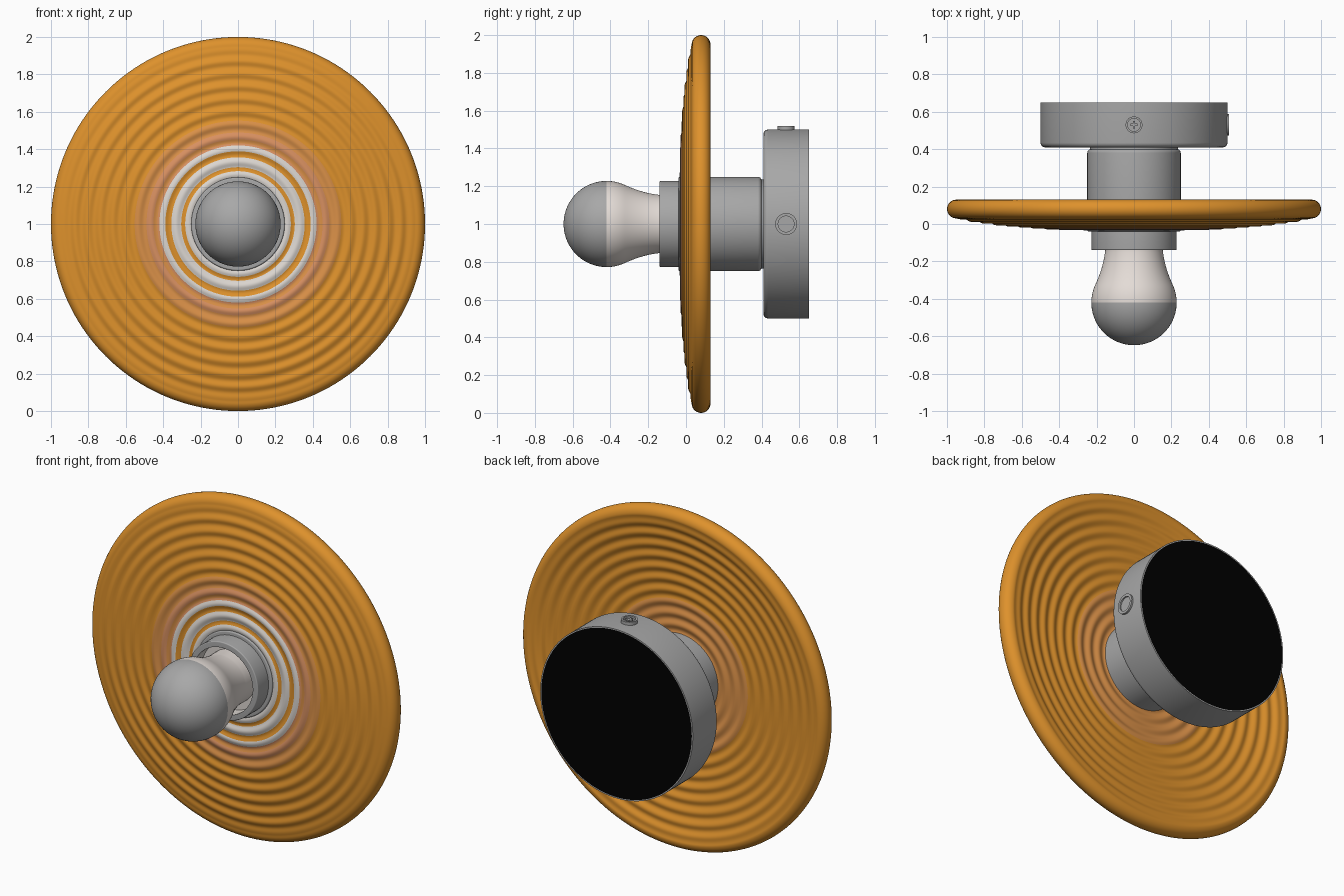
import bpy, bmesh, math
from mathutils import Matrix, Vector

cube = bpy.data.objects.get("Cube")
if cube:
    bpy.data.objects.remove(cube)


def material(name, color, rough=0.5):
    m = bpy.data.materials.new(name)
    m.use_nodes = True
    m.diffuse_color = (*color, 1)
    bsdf = m.node_tree.nodes["Principled BSDF"]
    bsdf.inputs["Base Color"].default_value = (*color, 1)
    bsdf.inputs["Roughness"].default_value = rough
    return m


orange = material("amber glaze", (0.73, 0.285, 0.025))
peach = material("peach glaze", (0.70, 0.28, 0.065))
salmon = material("salmon glaze", (0.69, 0.28, 0.12))
cream = material("pale ring", (0.72, 0.68, 0.64))
metal = material("grey metal", (0.39, 0.39, 0.39))
porcelain = material("frosted glass", (0.78, 0.72, 0.68))
black = material("black backing", (0, 0, 0))
CENTER = Vector((0, 0, 1))


def finish(name, bm, mats, rule=None):
    bmesh.ops.recalc_face_normals(bm, faces=bm.faces)
    mesh = bpy.data.meshes.new(name)
    if rule:
        for f in bm.faces:
            c = f.calc_center_median()
            f.material_index = rule(math.hypot(c.x, c.z - 1), c.y, f.normal)
    bm.to_mesh(mesh)
    bm.free()
    for m in mats:
        mesh.materials.append(m)
    ob = bpy.data.objects.new(name, mesh)
    bpy.context.collection.objects.link(ob)
    bpy.ops.object.select_all(action='DESELECT')
    ob.select_set(True)
    bpy.context.view_layer.objects.active = ob
    bpy.ops.object.shade_smooth_by_angle(angle=math.radians(40))


def lathe(name, profile, mats, rule=None, closed=False, steps=128):
    """Turn a (radius, y) profile around the lamp's front-to-back axis."""
    bm = bmesh.new()
    verts = [bm.verts.new((r, y, 1)) for r, y in profile]
    pairs = list(zip(verts, verts[1:]))
    if closed:
        pairs.append((verts[-1], verts[0]))
    edges = [bm.edges.new(p) for p in pairs]
    bmesh.ops.spin(bm, geom=verts + edges, cent=CENTER, axis=(0, 1, 0),
                   angle=math.tau, steps=steps, use_merge=True)
    bmesh.ops.remove_doubles(bm, verts=bm.verts, dist=0.0001)
    finish(name, bm, mats, rule)


def fillet(r, y, rad, side, n=6):
    """Rounded outer corner at radius r; side is the direction of the end face."""
    pts = []
    for i in range(n + 1):
        a = math.pi / 2 * i / n
        pts.append((r - rad + rad * math.sin(a),
                    y - side * rad + side * rad * math.cos(a)))
    return pts


# Wall canopy with a black back face
lathe("wall_canopy",
      [(0, 0.41)] + fillet(0.5, 0.41, 0.025, -1) + [(0.5, 0.65), (0.493, 0.65), (0, 0.65)],
      [metal, black], lambda r, y, n: int(y > 0.649 and r < 0.49))

# Stem through the shade, and the narrow neck behind it
lathe("stem", [(0, -0.04)] + fillet(0.25, -0.04, 0.008, -1)
      + fillet(0.25, 0.40, 0.02, 1)[::-1] + [(0, 0.40)], [metal])
lathe("stem_neck", [(0, 0.39), (0.235, 0.39), (0.235, 0.415), (0, 0.415)], [metal])

# Open socket cup with a pale lining
lathe("socket", [(0, -0.06), (0.195, -0.06), (0.195, -0.14)]
      + fillet(0.228, -0.14, 0.006, -1) + [(0.228, -0.03), (0, -0.03)],
      [metal, cream], lambda r, y, n: int(r < 0.197 and y < -0.05))

# Bulb: ball easing into a tapered neck
ball_r, ball_y = 0.228, -0.42
bulb = []
for i in range(33):
    a = math.radians(115) * i / 32
    bulb.append((ball_r * math.sin(a), ball_y - ball_r * math.cos(a)))
start, control, end = Vector(bulb[-1]), Vector((0.163, -0.23)), Vector((0.154, -0.14))
for i in range(1, 15):
    t = i / 14
    bulb.append(tuple(start * (1 - t) ** 2 + control * 2 * t * (1 - t) + end * t * t))
bulb += [(0.154, -0.055), (0, -0.055)]
lathe("bulb", bulb, [metal, porcelain], lambda r, y, n: int(y > ball_y))

# Rippled shade: thick shallow dish with a fully rounded rim
PITCH, R_IN, R_RIM = 0.0675, 0.24, 0.95


def dome(r):
    fade = min(1, (R_RIM - r) / 0.06)
    ripple = 0.0045 * fade * math.cos(math.tau * (r - 0.265) / PITCH)
    return -0.031 + 0.061 * (r / R_RIM) ** 3 - ripple


radii = [R_IN + (R_RIM - R_IN) * i / 134 for i in range(135)]
front = [(r, dome(r)) for r in radii]
rim = []
for i in range(1, 20):
    a = math.pi * (i / 20 - 0.5)
    rim.append((R_RIM + 0.05 * math.cos(a), 0.08 + 0.05 * math.sin(a)))
back = [(r, dome(r) + 0.085 + 0.015 * r / R_RIM) for r in reversed(radii)]


def glaze(r, y, n):
    if n.y > 0:
        return int(r < 0.45)
    if r < 0.28 or 0.305 < r < 0.358 or 0.39 < r < 0.418:
        return 3
    if 0.418 < r < 0.43 or 0.452 < r < 0.49:
        return 2
    return int(0.43 < r < 0.55)


lathe("rippled_shade", front + rim + back, [orange, peach, salmon, cream], glaze,
      closed=True, steps=160)


def fitting(name, parts, matrix):
    """Small turned fitting built along z from (outer, inner, bottom, top) rings."""
    bm = bmesh.new()
    for outer, inner, z0, z1 in parts:
        loop = [bm.verts.new((r, 0, z)) for r, z in
                ((outer, z0), (outer, z1), (inner, z1), (inner, z0))]
        es = [bm.edges.new((loop[i], loop[(i + 1) % 4])) for i in range(4)]
        bmesh.ops.spin(bm, geom=loop + es, cent=(0, 0, 0), axis=(0, 0, 1),
                       angle=math.tau, steps=40, use_merge=True)
    bmesh.ops.remove_doubles(bm, verts=bm.verts, dist=0.00005)
    bmesh.ops.transform(bm, matrix=matrix, verts=bm.verts)
    finish(name, bm, [metal])


# Cross-head screw on top of the canopy
top = Matrix.Translation((0, 0.53, 1.5))
fitting("top_screw", [(0.045, 0.034, -0.02, 0.018), (0.034, 0, -0.02, 0.004)], top)
for name, size in (("screw_cross_a", (0.04, 0.012, 0.024)),
                   ("screw_cross_b", (0.012, 0.04, 0.024))):
    bm = bmesh.new()
    bmesh.ops.create_cube(bm, size=1, matrix=top @ Matrix.Translation((0, 0, 0.004))
                          @ Matrix.Diagonal((*size, 1)))
    finish(name, bm, [metal])

# Round grommet on the left side of the canopy
side = Matrix.Translation((0.5, 0.53, 1)) @ Matrix.Rotation(math.pi / 2, 4, 'Y')
fitting("side_grommet", [(0.058, 0.042, -0.02, 0.009), (0.042, 0, -0.02, 0.0005)], side)
